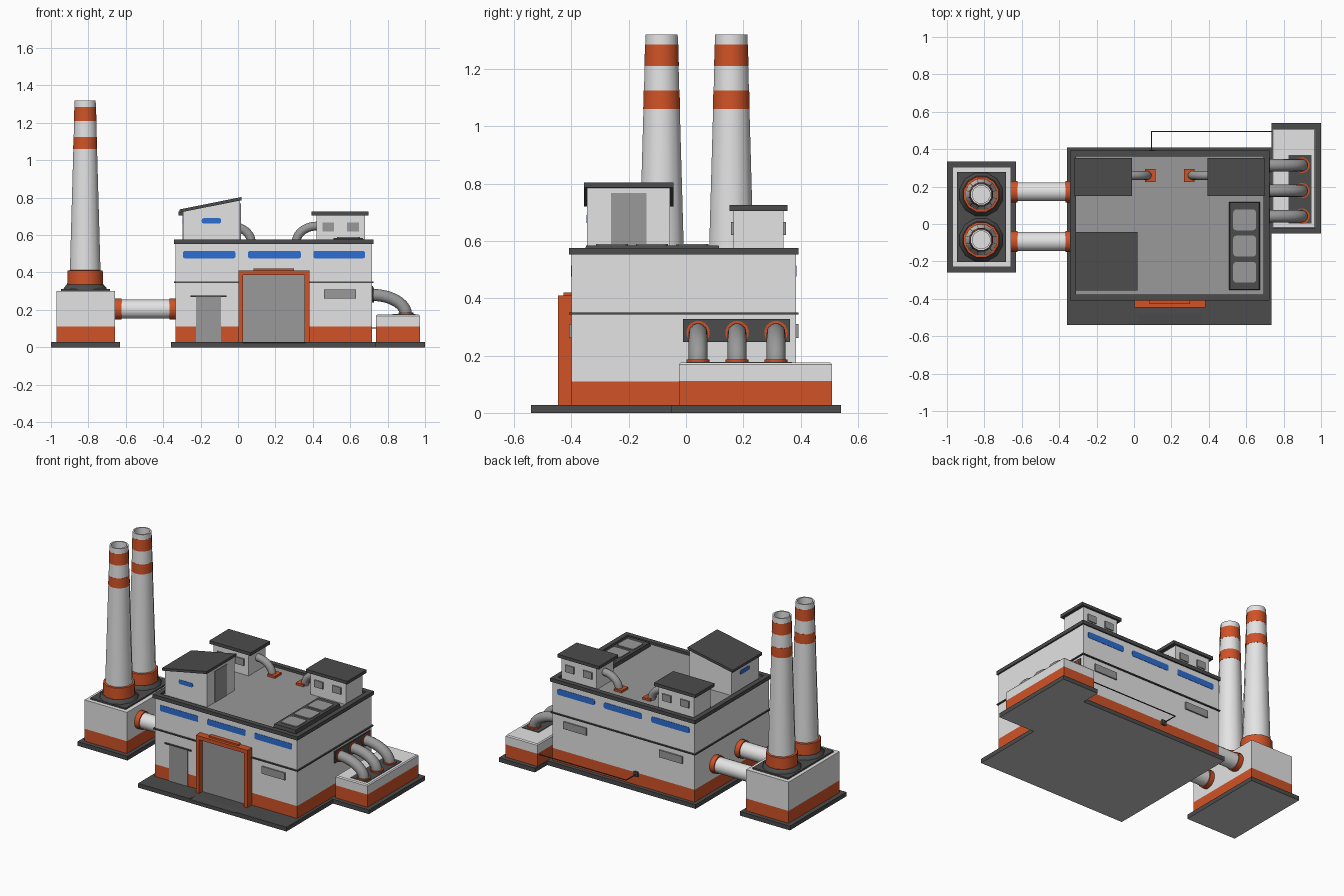
import bpy, bmesh, math
from mathutils import Vector

if "Cube" in bpy.data.objects:
    bpy.data.objects.remove(bpy.data.objects["Cube"])

COLOURS = {
    "light_grey": (0.77, 0.77, 0.77), "mid_grey": (0.32, 0.32, 0.32),
    "dark_grey": (0.072, 0.072, 0.072), "orange": (0.63, 0.085, 0.02),
    "blue": (0.025, 0.155, 0.65), "underside_grey": (0.57, 0.57, 0.57)}
MATS = {}
for n, c in COLOURS.items():
    MATS[n] = bpy.data.materials.new(n)
    MATS[n].diffuse_color = (*c, 1)
L, G, D, O, B, U = COLOURS


def finish(name, bm, mats, smooth=False):
    bmesh.ops.recalc_face_normals(bm, faces=bm.faces)
    me = bpy.data.meshes.new(name)
    bm.to_mesh(me)
    bm.free()
    for m in mats:
        me.materials.append(MATS[m])
    ob = bpy.data.objects.new(name, me)
    bpy.context.collection.objects.link(ob)
    if smooth:
        bpy.ops.object.select_all(action='DESELECT')
        ob.select_set(True)
        bpy.context.view_layer.objects.active = ob
        bpy.ops.object.shade_smooth_by_angle(angle=math.radians(40))
    return ob


def skin(name, rings, mats, smooth=False, base=None):
    """Join rings of points; mats holds one colour per band, the last also caps the end."""
    base = base or mats[0]
    names = list(dict.fromkeys(mats + [base]))
    bm = bmesh.new()
    vs = [[bm.verts.new(p) for p in r] for r in rings]
    n = len(rings[0])
    for i in range(len(vs) - 1):
        for j in range(n):
            k = (j + 1) % n
            f = bm.faces.new((vs[i][j], vs[i][k], vs[i + 1][k], vs[i + 1][j]))
            f.material_index = names.index(mats[min(i, len(mats) - 1)])
    bm.faces.new(vs[0][::-1]).material_index = names.index(base)
    bm.faces.new(vs[-1]).material_index = names.index(mats[-1])
    return finish(name, bm, names, smooth)


def stack(name, x0, x1, y0, y1, sections, mats, base=None):
    """Rectangular tower: sections are (height, inset)."""
    return skin(name, [[(x0 + i, y0 + i, z), (x1 - i, y0 + i, z), (x1 - i, y1 - i, z), (x0 + i, y1 - i, z)]
                       for z, i in sections], mats, base=base)


def box(name, x0, x1, y0, y1, z0, z1, mat, base=None):
    return stack(name, x0, x1, y0, y1, [(z0, 0), (z1, 0)], [mat], base)


def lathe(name, centre, profile, mats, axis='Z', sides=16):
    """Round part: profile is (radius, distance along axis)."""
    c, rings = Vector(centre), []
    for r, h in profile:
        ring = []
        for k in range(sides):
            a = 2 * math.pi * (k + 0.5) / sides
            u, v = r * math.cos(a), r * math.sin(a)
            ring.append(c + Vector((u, v, h) if axis == 'Z' else (h, u, v)))
        rings.append(ring)
    return skin(name, rings, mats, True)


def elbow(name, y, start, end, r, mat, steps=10, sides=14):
    """Quarter bend in the xz plane, leaving a wall and dropping to a surface."""
    (xa, za), (xb, zb) = start, end
    rings = []
    for i in range(steps + 1):
        t = math.pi / 2 * i / steps
        p = Vector((xa + (xb - xa) * math.sin(t), y, zb + (za - zb) * math.cos(t)))
        d = Vector(((xb - xa) * math.cos(t), 0, -(za - zb) * math.sin(t))).normalized()
        side = d.cross(Vector((0, 1, 0)))
        rings.append([p + r * (math.cos(a) * Vector((0, 1, 0)) + math.sin(a) * side)
                      for a in (2 * math.pi * k / sides for k in range(sides))])
    return skin(name, rings, [mat], True)


def rounded(name, x0, x1, y0, y1, z0, z1, mat, axis, r=0.010):
    """Box whose edges along one axis are rounded."""
    ob = box(name, x0, x1, y0, y1, z0, z1, mat)
    bm = bmesh.new()
    bm.from_mesh(ob.data)
    es = [e for e in bm.edges if abs((e.verts[0].co - e.verts[1].co).normalized()[axis]) > 0.9]
    bmesh.ops.bevel(bm, geom=es, offset=r, segments=3, profile=0.5, affect='EDGES')
    bm.to_mesh(ob.data)
    bm.free()
    return ob


# ground slabs with paler undersides, and a shallow ramp before the large door
H = 0.028
box("main_slab", -0.358, 0.735, -0.485, 0.41, 0, H, D, U)
box("front_slab_left", -0.358, 0.025, -0.54, -0.485, 0, H, D, U)
box("front_slab_right", 0.36, 0.735, -0.54, -0.485, 0, H, D, U)
box("door_ramp_base", 0.025, 0.36, -0.54, -0.485, 0, 0.012, D, U)
skin("door_ramp", [[(x, -0.485, 0.012), (x, -0.54, 0.012), (x, -0.54, 0.024), (x, -0.485, H)]
                   for x in (0.025, 0.36)], [D])
box("chimney_slab", -1.0, -0.632, -0.26, 0.335, 0, H, D, U)
box("annex_slab", 0.735, 1.0, -0.052, 0.54, 0, H, D, U)

# main hall
X0, X1, Y0, Y1 = -0.333, 0.716, -0.40, 0.384
T = 0.002
stack("main_hall", X0, X1, Y0, Y1, [(H, 0), (0.11, 0), (0.556, 0)], [O, L])
stack("roof_with_parapet", X0, X1, Y0, Y1,
      [(0.552, -0.009), (0.576, -0.009), (0.576, 0.024), (0.560, 0.024)], [D, D, D, G])
stack("wall_trim", X0, X1, Y0, Y1, [(0.343, -0.008), (0.351, -0.008)], [D])
for a, b in ((-0.294, -0.014), (0.054, 0.336), (0.403, 0.679)):
    rounded("blue_window_front", a, b, Y0 - T, Y0 + T, 0.475, 0.515, B, 1)
    rounded("blue_window_back", a, b, Y1 - T, Y1 + T, 0.475, 0.515, B, 1)
box("grey_window_front", 0.46, 0.63, Y0 - 0.009, Y0, 0.262, 0.31, G)
for a in (0.46, -0.245):
    box("grey_window_back", a, a + 0.17, Y1, Y1 + 0.009, 0.262, 0.31, G)

# large door with its frame
box("door_frame_left", 0.002, 0.027, -0.447, Y0, H, 0.41, O)
box("door_frame_right", 0.356, 0.382, -0.447, Y0, H, 0.41, O)
box("door_frame_top", 0.027, 0.356, -0.447, Y0, 0.385, 0.41, O)
box("door_frame_cap", 0.084, 0.3, -0.427, Y0, 0.41, 0.42, O)
box("large_door", 0.027, 0.356, -0.412, Y0, H, 0.385, G)

# small door with canopy
box("small_door", -0.225, -0.09, -0.404, Y0, H, 0.268, G)
box("door_canopy", -0.255, -0.062, -0.409, Y0, 0.268, 0.276, D)

# roof hut with a sloped top
skin("sloped_hut", [[(-0.295, y, 0.56), (0.012, y, 0.56), (0.012, y, 0.787), (-0.295, y, 0.727)]
                    for y in (-0.345, -0.055)], [L])
skin("sloped_roof", [[(-0.313, y, 0.72), (0.018, y, 0.786), (0.018, y, 0.803), (-0.313, y, 0.737)]
                     for y in (-0.355, -0.044)], [D])
box("hut_door", 0.01, 0.015, -0.262, -0.137, 0.56, 0.768, G)
rounded("hut_window_front", -0.194, -0.091, -0.345 - T, -0.345 + T, 0.662, 0.69, B, 1)
rounded("hut_window_side", -0.295 - T, -0.295 + T, -0.25, -0.148, 0.662, 0.69, B, 0)

# mirrored pair of flat-roofed huts with bent pipes
M = 0.191
for s, side in ((-1, "left"), (1, "right")):
    def sx(a, b):
        return sorted((M + s * a, M + s * b))
    box("flat_hut_" + side, *sx(0.228, 0.488), 0.165, 0.341, 0.56, 0.708, L)
    box("flat_hut_roof_" + side, *sx(0.203, 0.508), 0.151, 0.354, 0.705, 0.726, D)
    for a in (0.26, 0.392):
        for y in (0.157, 0.341):
            box("hut_window_" + side, *sx(a, a + 0.063), y, y + 0.008, 0.62, 0.666, G)
    elbow("roof_pipe_" + side, 0.26, (M + s * 0.23, 0.648), (M + s * 0.12, 0.56), 0.024, G)
    cx = M + s * 0.105
    box("roof_pipe_collar_" + side, cx - 0.028, cx + 0.028, 0.225, 0.295, 0.56, 0.574, O)

# roof vent: dark tray with three panels
stack("vent_tray", 0.508, 0.673, -0.353, 0.118, [(0.56, 0), (0.584, 0.004)], [D])
for y in (-0.314, -0.174, -0.034):
    rounded("vent_panel", 0.53, 0.653, y, y + 0.112, 0.58, 0.59, G, 2, 0.018)

# chimney block
stack("chimney_block", -0.97, -0.657, -0.23, 0.306, [(H, 0), (0.11, 0), (0.302, 0)], [O, L])
stack("chimney_plinth", -0.946, -0.685, -0.203, 0.278, [(0.30, 0), (0.312, 0)], [D])
for y in (0.158, -0.085):
    c = (-0.817, y, 0)
    lathe("chimney_foot", c, [(0.12, 0.31), (0.116, 0.32), (0.102, 0.335)], [D], sides=12)
    lathe("chimney_collar", c, [(0.1, 0.325), (0.097, 0.41), (0.084, 0.412)], [O], sides=12)

    def rad(z):
        return 0.085 - 0.027 * (z - 0.4) / 0.92
    prof = [(rad(z), z) for z in (0.40, 1.06)]
    for z0, z1, z2 in ((1.06, 1.125, 1.21), (1.21, 1.285, 1.32)):
        prof += [(rad(z0) + 0.001, z0), (rad(z1) + 0.001, z1), (rad(z1), z1), (rad(z2), z2)]
    prof += [(0.048, 1.32), (0.048, 1.27)]
    lathe("chimney", c, prof, [L, O, O, O, L, O, O, O, L, L, L], sides=12)

# straight ducts from the hall to the chimney block
for y in (0.172, -0.094):
    lathe("duct", (0, y, 0.204), [(0.051, -0.665), (0.051, -0.33)], [L], 'X')
    for x in (-0.658, -0.366):
        lathe("duct_flange", (0, y, 0.204), [(0.058, x), (0.058, x + 0.034)], [O], 'X')

# annex on the right with three bent pipes
stack("annex", 0.737, 0.972, -0.025, 0.51, [(H, 0), (0.112, 0), (0.168, 0), (0.175, 0.006)], [O, L])
box("annex_top_plate", 0.827, 0.949, 0.003, 0.37, 0.17, 0.178, D)
box("wall_pipe_plate", 0.71, 0.722, -0.01, 0.363, 0.247, 0.327, D)
for y in (0.042, 0.178, 0.314):
    elbow("annex_pipe", y, (0.715, 0.28), (0.898, 0.175), 0.033, G)
    lathe("wall_collar", (0, y, 0.28), [(0.041, 0.715), (0.041, 0.726)], [O], 'X')
    lathe("annex_collar", (0.898, y, 0), [(0.041, 0.172), (0.041, 0.186)], [O])

# thin service line behind the hall
box("service_line_along", 0.092, 0.74, 0.491, 0.496, 0.1, 0.105, D)
box("service_line_out", 0.092, 0.097, Y1, 0.496, 0.1, 0.105, D)
box("service_box", 0.08, 0.111, Y1, 0.396, 0.088, 0.119, D)

for m in bpy.data.materials:
    if m.users and not m.is_grease_pencil:
        m.use_nodes = True
        m.node_tree.nodes["Principled BSDF"].inputs["Base Color"].default_value = m.diffuse_color
